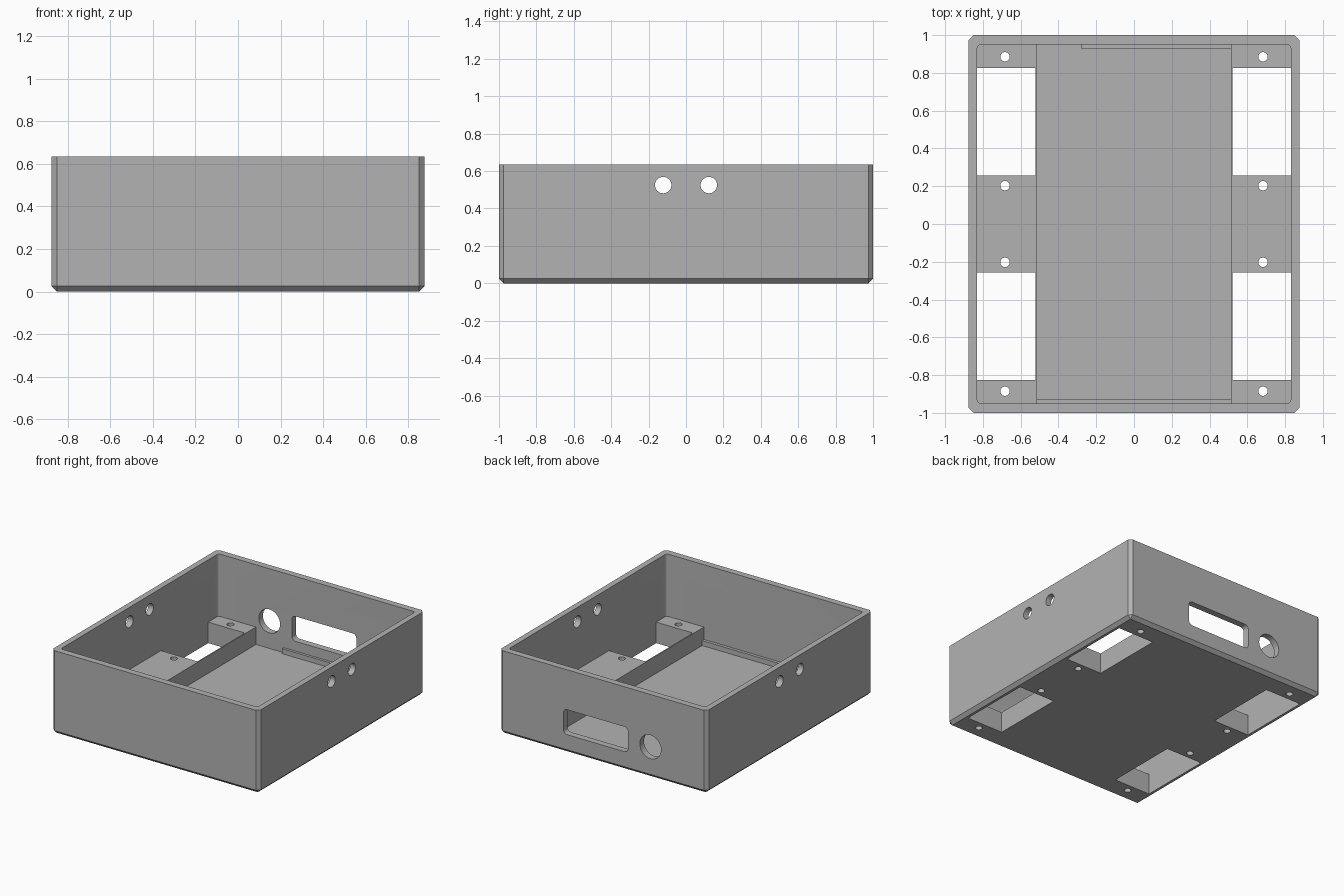
import bpy, bmesh, math
from mathutils import Matrix, Vector

cube = bpy.data.objects.get("Cube")
if cube:
    bpy.data.objects.remove(cube, do_unlink=True)

grey = bpy.data.materials.new("plain grey")
grey.use_nodes = True
grey.diffuse_color = (0.45, 0.45, 0.45, 1)
grey.node_tree.nodes["Principled BSDF"].inputs["Base Color"].default_value = grey.diffuse_color


def finish(name, bm):
    mesh = bpy.data.meshes.new(name)
    bm.to_mesh(mesh)
    bm.free()
    mesh.materials.append(grey)
    obj = bpy.data.objects.new(name, mesh)
    bpy.context.collection.objects.link(obj)
    return obj


def box(name, low, high, radius=0, axis=2, segments=5):
    """Box between two corners, with the edges along one axis rounded."""
    low, high = Vector(low), Vector(high)
    bm = bmesh.new()
    bmesh.ops.create_cube(bm, size=1)
    for v in bm.verts:
        v.co = (low + high) / 2 + v.co * (high - low)
    if radius:
        edges = [e for e in bm.edges
                 if abs((e.verts[0].co - e.verts[1].co).normalized()[axis]) > 0.9]
        bmesh.ops.bevel(bm, geom=edges, offset=radius, segments=segments,
                        profile=0.5, affect='EDGES')
    return finish(name, bm)


def rod(name, centre, radius, length, axis):
    bm = bmesh.new()
    turn = {'X': Matrix.Rotation(math.pi / 2, 4, 'Y'),
            'Y': Matrix.Rotation(math.pi / 2, 4, 'X'),
            'Z': Matrix()}[axis]
    bmesh.ops.create_cone(bm, cap_ends=True, segments=32, radius1=radius,
                          radius2=radius, depth=length,
                          matrix=Matrix.Translation(centre) @ turn)
    return finish(name, bm)


def cut(target, cutter):
    cutter.hide_render = True
    mod = target.modifiers.new("cut", 'BOOLEAN')
    mod.operation, mod.solver, mod.object = 'DIFFERENCE', 'EXACT', cutter
    bpy.context.view_layer.objects.active = target
    bpy.ops.object.modifier_apply(modifier=mod.name)
    bpy.data.objects.remove(cutter, do_unlink=True)


W, L, H = 0.875, 1.0, 0.635        # outer half width, half length, height
IW, IL = 0.83, 0.95                # inner half width and half length
CHANNEL, RAIL = 0.513, 0.522       # half width of the bay, outer face of rail
FLOOR, DECK = 0.027, 0.16          # bay floor and raised deck heights

# Outer shell with chamfered corners and bottom rim
bm = bmesh.new()
bmesh.ops.create_cube(bm, size=1)
for v in bm.verts:
    v.co = Vector((v.co.x * 2 * W, v.co.y * 2 * L, (v.co.z + 0.5) * H))
rim = [e for e in bm.edges if min(v.co.z for v in e.verts) < 0.01]
bmesh.ops.bevel(bm, geom=rim, offset=0.025, segments=1, affect='EDGES')
case = finish("case_body", bm)

# Main cavity and the central bay
cut(case, box("cavity", (-IW, -IL, DECK), (IW, IL, 1), 0.02))
cut(case, box("bay", (-CHANNEL, -IL, FLOOR), (CHANNEL, IL, DECK + 0.1)))

# Deck windows and screw holes on both sides
for sx in (-1, 1):
    for sy in (-1, 1):
        xs = sorted((sx * RAIL, sx * IW))
        ys = sorted((sy * 0.257, sy * 0.826))
        cut(case, box("window", (xs[0], ys[0], -0.1), (xs[1], ys[1], 0.3)))
        for y in (0.203, 0.885):
            cut(case, rod("screw_hole", (sx * 0.683, sy * y, 0.1), 0.025, 0.5, 'Z'))
        cut(case, rod("side_hole", (sx * W, sy * 0.122, 0.525), 0.044, 0.3, 'X'))

# Back wall connector slot and round port
cut(case, box("slot", (-0.21, 0.9, 0.14), (0.333, 1.1, 0.33), 0.03, axis=1))
cut(case, rod("port", (-0.4, L, 0.235), 0.09, 0.2, 'Y'))

# Small board ledges at the two ends of the bay
front_ledge = box("front_ledge", (-CHANNEL, -IL - 0.005, FLOOR - 0.005),
                  (CHANNEL, -0.927, 0.065))
back_ledge = box("back_ledge", (-0.28, 0.93, FLOOR - 0.005),
                 (CHANNEL, IL + 0.005, 0.065))

# Smooth the round holes, keep the edges sharp
bpy.ops.object.select_all(action='DESELECT')
for obj in (case, front_ledge, back_ledge):
    obj.select_set(True)
bpy.context.view_layer.objects.active = case
bpy.ops.object.shade_smooth_by_angle(angle=math.radians(25))
